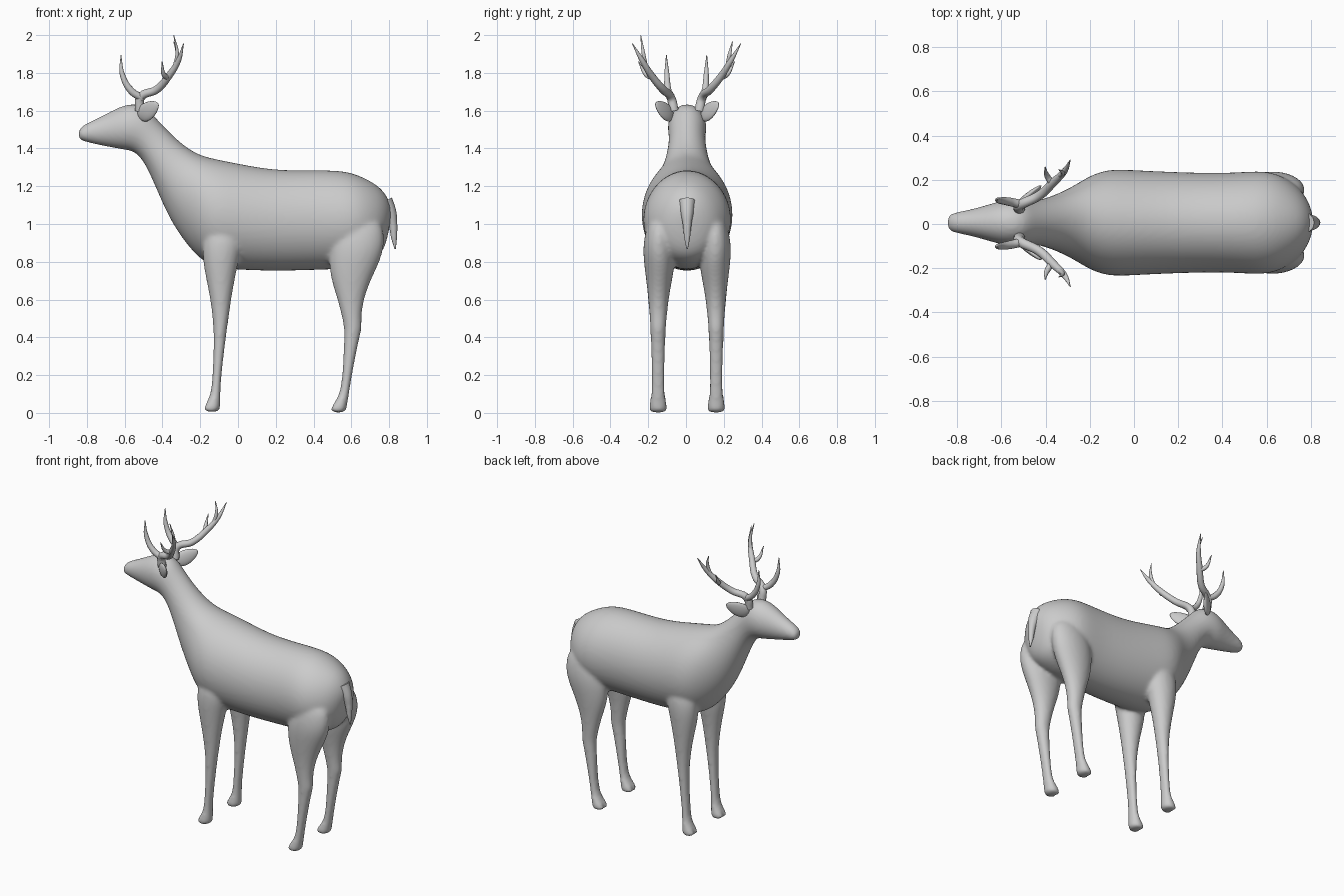
import bpy, bmesh, math
from mathutils import Vector

if "Cube" in bpy.data.objects:
    bpy.data.objects.remove(bpy.data.objects["Cube"])

YC = 0.006  # the animal's mid-plane


def select(objs):
    bpy.ops.object.select_all(action='DESELECT')
    for o in objs:
        o.select_set(True)
    bpy.context.view_layer.objects.active = objs[0]


def loft(name, rings):
    """Skin a list of closed rings, cap both ends and soften with subdivision."""
    bm = bmesh.new()
    rows = [[bm.verts.new(p) for p in r] for r in rings]
    n = len(rows[0])
    for a, b in zip(rows, rows[1:]):
        for i in range(n):
            j = (i + 1) % n
            bm.faces.new((a[i], a[j], b[j], b[i]))
    bm.faces.new(rows[0])
    bm.faces.new(rows[-1])
    bmesh.ops.recalc_face_normals(bm, faces=bm.faces)
    me = bpy.data.meshes.new(name)
    bm.to_mesh(me)
    bm.free()
    ob = bpy.data.objects.new(name, me)
    bpy.context.collection.objects.link(ob)
    ob.modifiers.new("soft", 'SUBSURF').levels = 2
    return ob


def angles(n=24):
    return [2 * math.pi * i / n for i in range(n)]


# Trunk, neck and head: top point, bottom point (x, z) and half width
trunk = [
    (.815, 1.085, .805, 1.0, .04), (.787, 1.155, .787, .90, .105),
    (.74, 1.207, .75, .82, .165), (.66, 1.252, .66, .78, .222),
    (.57, 1.284, .57, .76, .239), (.43, 1.288, .43, .755, .225),
    (.2, 1.284, .2, .748, .230), (0, 1.322, 0, .755, .240),
    (-.1, 1.342, -.12, .765, .246), (-.19, 1.362, -.2, .81, .218),
    (-.25, 1.392, -.28, .90, .172), (-.32, 1.445, -.36, 1.02, .133),
    (-.4, 1.525, -.43, 1.18, .106), (-.45, 1.58, -.49, 1.32, .096),
    (-.5, 1.632, -.545, 1.385, .102), (-.58, 1.640, -.6, 1.392, .104),
    (-.66, 1.605, -.66, 1.403, .082), (-.75, 1.556, -.75, 1.42, .057),
    (-.82, 1.526, -.815, 1.437, .046), (-.847, 1.495, -.845, 1.447, .032)]


def trunk_ring(xt, zt, xb, zb, w):
    top, bot = Vector((xt, YC, zt)), Vector((xb, YC, zb))
    mid, half = (top + bot) / 2, (top - bot) / 2
    return [mid + half * math.sin(a) + Vector((0, w * math.cos(a), 0))
            for a in angles()]


parts = [loft("body", [trunk_ring(*r) for r in trunk])]

# Legs: height, x range, y range of each section
front_leg = [
    (1.0, -.16, .02, .09, .21), (.9, -.19, .025, .08, .233),
    (.8, -.187, .003, .065, .228), (.7, -.167, -.018, .083, .217),
    (.6, -.147, -.036, .098, .207), (.5, -.134, -.049, .108, .198),
    (.4, -.128, -.064, .115, .193), (.2, -.134, -.088, .119, .188),
    (.1, -.144, -.093, .118, .190), (.06, -.166, -.093, .111, .197),
    (.03, -.186, -.094, .104, .203), (.004, -.190, -.096, .103, .204)]
hind_leg = [
    (1.05, .53, .76, .08, .20), (.9, .49, .782, .07, .236),
    (.8, .478, .752, .062, .230), (.7, .493, .702, .080, .217),
    (.6, .527, .665, .098, .205), (.5, .552, .652, .108, .198),
    (.45, .561, .658, .112, .195), (.4, .562, .643, .115, .193),
    (.2, .554, .603, .119, .188), (.1, .538, .588, .118, .190),
    (.06, .512, .581, .111, .197), (.03, .486, .576, .104, .203),
    (.0, .482, .573, .103, .204)]


def leg_ring(z, x0, x1, y0, y1, side):
    ring = []
    for a in angles():
        x = (x0 + x1) / 2 + (x1 - x0) / 2 * math.cos(a)
        y = (y0 + y1) / 2 + (y1 - y0) / 2 * math.sin(a)
        if z < .05 and abs(a - math.pi) < .1:  # cleft of the hoof
            x += .035
        ring.append((x, YC + side * y, z))
    return ring


for side in (1, -1):
    for name, table in (("front_leg", front_leg), ("hind_leg", hind_leg)):
        parts.append(loft(name, [leg_ring(*r, side) for r in table]))

# Fuse trunk and legs into one smooth skin
for o in parts:
    select([o])
    bpy.ops.object.modifier_apply(modifier="soft")
select(parts)
bpy.ops.object.join()
body = bpy.context.object
body.name = "body"
m = body.modifiers.new("fuse", 'REMESH')
m.mode, m.voxel_size, m.use_smooth_shade = 'VOXEL', .011, True
m = body.modifiers.new("blend", 'SMOOTH')
m.factor, m.iterations = .5, 9


def pipe(name, strands, flat=1.0):
    """Tapered round strands; each point is x, y, z, radius."""
    cu = bpy.data.curves.new(name, 'CURVE')
    cu.dimensions = '3D'
    cu.bevel_depth, cu.bevel_resolution, cu.resolution_u = 1, 4, 8
    cu.use_fill_caps = True
    for pts in strands:
        s = cu.splines.new('BEZIER')
        s.bezier_points.add(len(pts) - 1)
        for bp, (x, y, z, r) in zip(s.bezier_points, pts):
            bp.co, bp.radius = (x, y, z), r
            bp.handle_left_type = bp.handle_right_type = 'AUTO'
    ob = bpy.data.objects.new(name, cu)
    bpy.context.collection.objects.link(ob)
    select([ob])
    bpy.ops.object.convert(target='MESH')
    bpy.ops.object.shade_smooth()
    return ob


# Antlers: main beam, brow tine and two upper tines
for side, top in ((1, 1.965), (-1, 2.0)):
    beam = [(-.52, .068, 1.60, .027), (-.515, .083, 1.67, .023),
            (-.43, .125, 1.712, .021), (-.365, .185, 1.785, .019),
            (-.315, .235, 1.865, .014), (-.288, .287, 1.955, .002)]
    brow = [(-.505, .085, 1.665, .020), (-.565, .098, 1.705, .019),
            (-.612, .104, 1.79, .014), (-.62, .107, 1.895, .002)]
    upper = [(-.335, .215, 1.83, .012), (-.322, .228, 1.90, .010),
             (-.34, .243, top, .002)]
    rear = [(-.37, .18, 1.775, .015), (-.392, .212, 1.79, .013),
            (-.402, .255, 1.86, .002)]
    pipe("antler", [[(x, YC / 2 + side * y, z, r) for x, y, z, r in s]
                    for s in (beam, brow, upper, rear)])

# Tail
pipe("tail", [[(.775, YC, 1.12, .045), (.805, YC, 1.06, .034),
               (.820, YC, 1.0, .023), (.826, YC, .93, .016),
               (.832, YC, .868, .004)]])

# Ears: flattened leaf shapes, hollowed on the front
for side in (1, -1):
    bm = bmesh.new()
    bmesh.ops.create_uvsphere(bm, u_segments=24, v_segments=16, radius=1)
    base = Vector((-.525, YC + side * .075, 1.565))
    tip = Vector((-.422, YC + side * .168, 1.638))
    axis = (tip - base).normalized()
    wide = (Vector((-.25, 0, 1)) - axis * axis.dot(Vector((-.25, 0, 1)))).normalized()
    thin = axis.cross(wide) * side
    for v in bm.verts:
        a, b, c = v.co
        taper = 1 - .25 * a
        v.co = ((base + tip) / 2 + axis * a * (tip - base).length / 2
                + wide * b * .046 * taper + thin * c * .017 * taper)
    bmesh.ops.recalc_face_normals(bm, faces=bm.faces)
    me = bpy.data.meshes.new("ear")
    bm.to_mesh(me)
    bm.free()
    ear = bpy.data.objects.new("ear", me)
    bpy.context.collection.objects.link(ear)
    select([ear])
    bpy.ops.object.shade_smooth()
